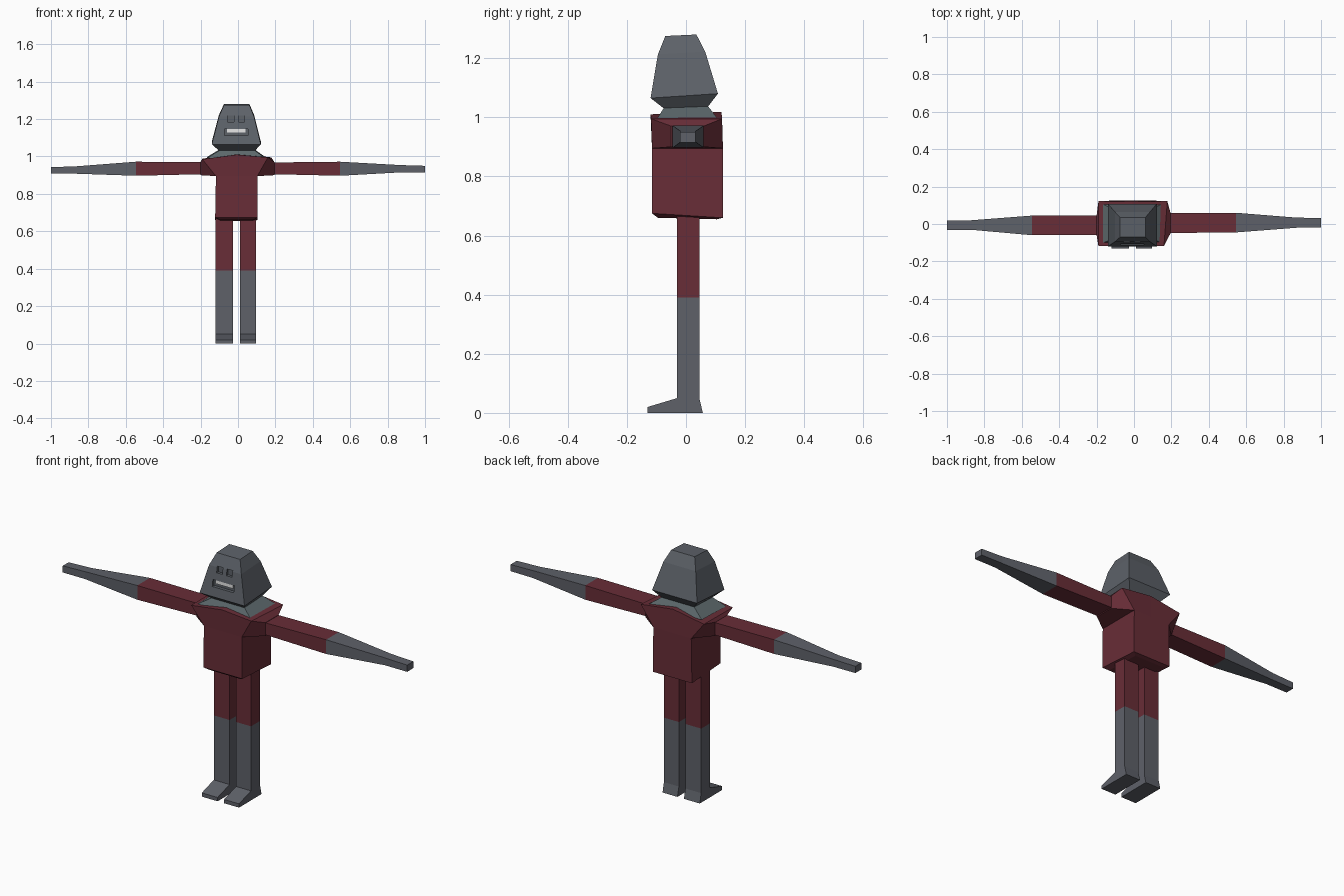
import bpy
import bmesh

if "Cube" in bpy.data.objects:
    bpy.data.objects.remove(bpy.data.objects["Cube"])


def srgb(r, g, b):
    def lin(c):
        c /= 255
        return c / 12.92 if c <= 0.04045 else ((c + 0.055) / 1.055) ** 2.4
    return (lin(r), lin(g), lin(b), 1)


def material(name, color):
    m = bpy.data.materials.new(name)
    m.diffuse_color = color
    m.use_nodes = True
    m.node_tree.nodes["Principled BSDF"].inputs["Base Color"].default_value = m.diffuse_color
    return m


RED = material("dark red cloth", srgb(104, 45, 55))
GRAY = material("gray", srgb(94, 97, 105))
HEAD = material("head gray", srgb(93, 98, 105))
NECK = material("neck gray", srgb(92, 104, 107))
WHITE = material("white", srgb(235, 235, 235))


def loft(name, rings, mats):
    """Skin a row of equal rings with caps; mats holds one material per segment."""
    mesh = bpy.data.meshes.new(name)
    used = list(dict.fromkeys(mats))
    for m in used:
        mesh.materials.append(m)
    bm = bmesh.new()
    loops = [[bm.verts.new(p) for p in r] for r in rings]
    n = len(loops[0])
    for k, (a, b) in enumerate(zip(loops, loops[1:])):
        for i in range(n):
            j = (i + 1) % n
            bm.faces.new((a[i], a[j], b[j], b[i])).material_index = used.index(mats[k])
    bm.faces.new(loops[0]).material_index = used.index(mats[0])
    bm.faces.new(loops[-1]).material_index = used.index(mats[-1])
    bmesh.ops.recalc_face_normals(bm, faces=bm.faces)
    bm.to_mesh(mesh)
    bm.free()
    ob = bpy.data.objects.new(name, mesh)
    bpy.context.collection.objects.link(ob)
    return ob


def level(x0, x1, y0, y1, zf, zb=None):
    """Horizontal ring; zf and zb are the front and back heights."""
    zb = zf if zb is None else zb
    return [(x0, y0, zf), (x1, y0, zf), (x1, y1, zb), (x0, y1, zb)]


def slice_x(x, y0, y1, z0, z1):
    """Ring across the arm."""
    return [(x, y0, z0), (x, y1, z0), (x, y1, z1), (x, y0, z1)]


def box(name, x0, x1, y0, y1, z0, z1, mat):
    return loft(name, [level(x0, x1, y0, y1, z0), level(x0, x1, y0, y1, z1)], [mat])


# Torso
loft("torso", [level(-0.095, 0.08, -0.095, 0.105, 0.66, 0.655),
               level(-0.122, 0.105, -0.115, 0.125, 0.675, 0.66),
               level(-0.118, 0.103, -0.115, 0.125, 0.895)], [RED, RED])

# Shoulders, flaring from the torso to the arm roots
loft("shoulders", [
    slice_x(-0.2, -0.06, 0.045, 0.9, 0.972),
    [(-0.118, -0.115, 0.895), (-0.118, 0.125, 0.895), (-0.19, 0.122, 0.988), (-0.19, -0.118, 0.985)],
    [(-0.008, -0.115, 0.895), (-0.008, 0.125, 0.895), (-0.008, 0.12, 1.018), (-0.008, -0.12, 1.01)],
    [(0.103, -0.115, 0.895), (0.103, 0.125, 0.895), (0.178, 0.122, 0.995), (0.16, -0.118, 0.995)],
    slice_x(0.195, -0.05, 0.06, 0.9, 0.97)], [RED] * 4)

# Arms: sleeve, forearm and hand
loft("left_arm", [slice_x(-0.2, -0.058, 0.045, 0.905, 0.97),
                  slice_x(-0.545, -0.06, 0.045, 0.897, 0.972),
                  slice_x(-0.87, -0.031, 0.02, 0.908, 0.947),
                  slice_x(-1.0, -0.031, 0.018, 0.908, 0.943)], [RED, GRAY, GRAY])
loft("right_arm", [slice_x(0.195, -0.048, 0.06, 0.905, 0.968),
                   slice_x(0.545, -0.045, 0.06, 0.897, 0.972),
                   slice_x(0.87, -0.02, 0.034, 0.915, 0.954),
                   slice_x(1.0, -0.02, 0.032, 0.915, 0.95)], [RED, GRAY, GRAY])

# Legs with feet
foot = [(-0.03, 0.39), (-0.03, 0.05), (-0.13, 0.02), (-0.13, 0),
        (0.057, 0), (0.045, 0.05), (0.045, 0.39)]
for side, x0, x1 in (("left", -0.12, -0.028), ("right", 0.01, 0.097)):
    box(side + "_upper_leg", x0, x1, -0.03, 0.045, 0.39, 0.67, RED)
    loft(side + "_lower_leg", [[(x, y, z) for y, z in foot] for x in (x0, x1)], [GRAY])

# Neck collar
loft("neck", [level(-0.165, 0.145, -0.1, 0.105, 0.992, 0.998),
              level(-0.1, 0.09, -0.075, 0.075, 1.032, 1.037)], [NECK])

# Head
head = loft("head", [level(-0.1, 0.09, -0.075, 0.075, 1.03, 1.037),
                     level(-0.14, 0.122, -0.12, 0.108, 1.065, 1.08),
                     level(-0.102, 0.086, -0.095, 0.065, 1.213, 1.222),
                     level(-0.075, 0.061, -0.07, 0.035, 1.275, 1.28)], [HEAD] * 3)

# Eye and mouth recesses
cutters = [box("left_eye_cutter", -0.055, -0.022, -0.2, -0.085, 1.185, 1.218, HEAD),
           box("right_eye_cutter", 0.002, 0.035, -0.2, -0.085, 1.185, 1.218, HEAD),
           box("mouth_cutter", -0.072, 0.053, -0.2, -0.095, 1.113, 1.148, HEAD)]
for c in cutters:
    c.hide_render = True
    c.hide_viewport = True
    mod = head.modifiers.new(c.name, "BOOLEAN")
    mod.operation = "DIFFERENCE"
    mod.solver = "EXACT"
    mod.object = c

# Teeth
box("teeth", -0.06, 0.041, -0.102, -0.093, 1.128, 1.146, WHITE)
